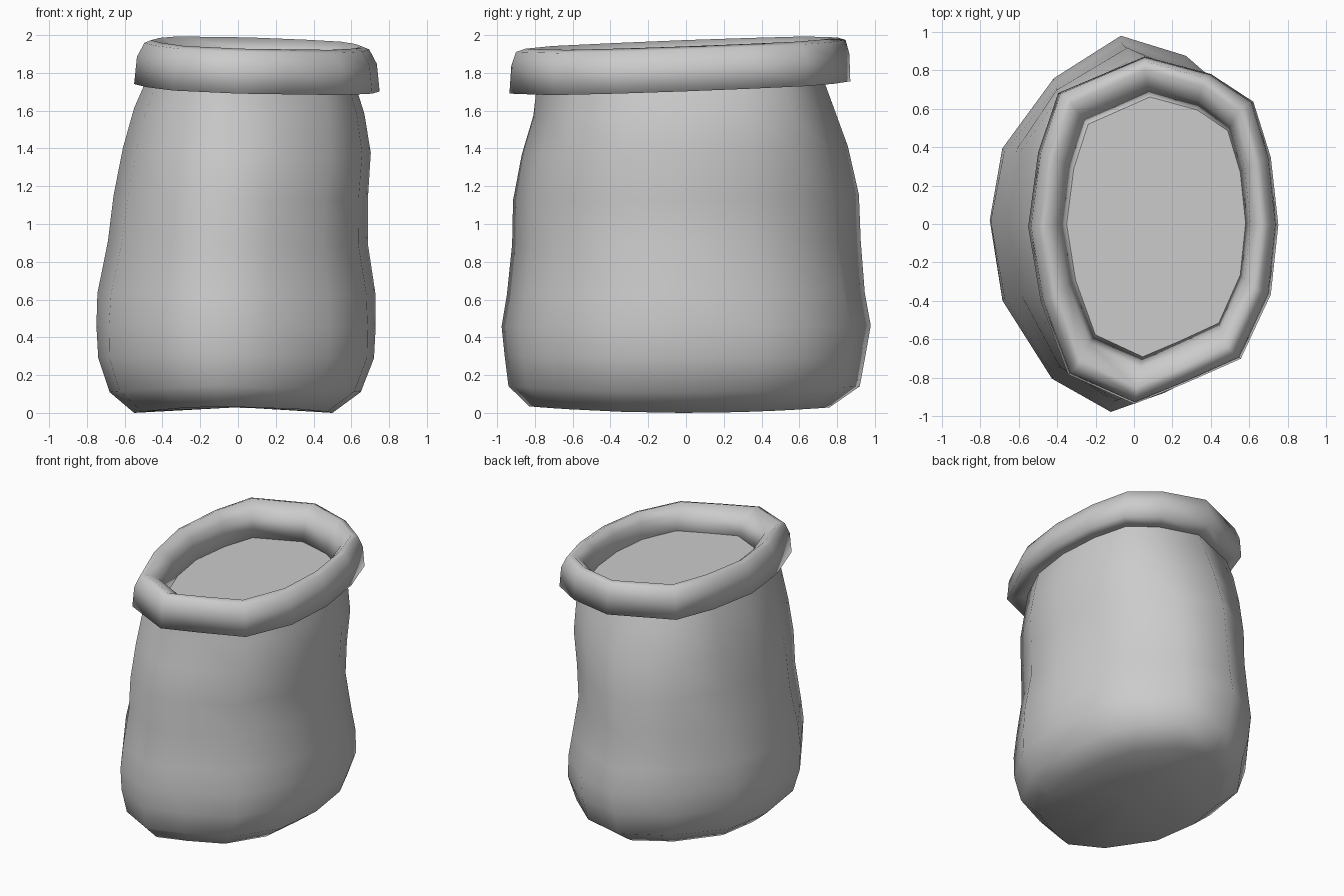
import bpy, bmesh, math

if "Cube" in bpy.data.objects:
    bpy.data.objects.remove(bpy.data.objects["Cube"])

# Fourteen-sided cross-sections in unit space: slumped base and rolled mouth
BASE = [(-.08, 1), (.38, .91), (.77, .66), (.93, .40), (1, .02), (.95, -.38), (.67, -.74),
        (.23, -.90), (-.15, -1), (-.56, -.83), (-.92, -.41), (-1, .02), (-.92, .40), (-.54, .78)]
MOUTH = [(-.07, 1), (.46, .90), (.80, .74), (.94, .42), (1, .03), (.94, -.37), (.70, -.74),
         (.26, -.88), (-.15, -1), (-.68, -.83), (-.90, -.41), (-1, .02), (-.92, .45), (-.76, .79)]


def ring(bm, z, x0, x1, y0, y1, lean=1):
    """One cross-section fitted to the given extents, tilted towards the mouth."""
    t = min(z / 1.7, 1) ** 2
    waist = math.sin(math.pi * min(max((z - 0.3) / 1.42, 0), 1))
    verts = []
    for (ax, ay), (bx, by) in zip(BASE, MOUTH):
        ux, uy = ax + (bx - ax) * t, ay + (by - ay) * t
        # cloth is drawn in at the diagonals, most of all at the back right
        depth = 0.08 if ux > 0 and uy > 0 else 0.035
        pinch = 1 - depth * min(1, 2 * abs(ux * uy)) * waist
        x = (x0 + x1) / 2 + pinch * ux * (x1 - x0) / 2
        y = (y0 + y1) / 2 + pinch * uy * (y1 - y0) / 2
        tilt = lean * (0.037 * y - 0.03 * x) * t
        sag = 0.05 * y * y * max(0, 1 - z / 0.4)
        verts.append(bm.verts.new((x, y, z + tilt + sag)))
    return verts


def make_object(name, bm, smooth=True):
    bmesh.ops.recalc_face_normals(bm, faces=bm.faces)
    mesh = bpy.data.meshes.new(name)
    bm.to_mesh(mesh)
    bm.free()
    bpy.context.collection.objects.link(bpy.data.objects.new(name, mesh))
    mesh.polygons.foreach_set("use_smooth", [smooth] * len(mesh.polygons))


def loft(name, rings, cap_z=None, closed=False):
    bm = bmesh.new()
    loops = [ring(bm, *r) for r in rings]
    pairs = list(zip(loops, loops[1:]))
    if closed:
        pairs.append((loops[-1], loops[0]))
    n = len(BASE)
    for a, b in pairs:
        for i in range(n):
            j = (i + 1) % n
            bm.faces.new((a[i], a[j], b[j], b[i]))
    if cap_z is not None:
        first = loops[0]
        c = bm.verts.new((sum(v.co.x for v in first) / n, sum(v.co.y for v in first) / n, cap_z))
        for i in range(n):
            bm.faces.new((first[i], first[(i + 1) % n], c))
    make_object(name, bm)


# Cloth body: z, then x and y extents
loft("sack_body", [
    (0.00, -.55, .50, -.83, .76),
    (0.11, -.68, .65, -.94, .92),
    (0.29, -.74, .72, -.96, .95),
    (0.46, -.75, .73, -.98, .98),
    (0.63, -.745, .73, -.955, .95),
    (0.90, -.69, .69, -.93, .93),
    (1.14, -.66, .69, -.925, .92),
    (1.39, -.61, .705, -.875, .86),
    (1.60, -.55, .67, -.81, .78),
    (1.76, -.48, .62, -.79, .72),
], cap_z=0.03)

# Thick rolled rim, sloping gently down inside
INNER = (-.35, .58, -.69, .66, 0)
loft("rolled_rim", [
    (1.76, *INNER),
    (1.73, -.47, .62, -.79, .73),
    (1.725, -.55, .75, -.935, .87),
    (1.87, -.535, .735, -.925, .865),
    (1.945, -.495, .695, -.90, .845),
    (1.96, -.46, .655, -.85, .80),
    (1.90, -.39, .605, -.745, .71),
], closed=True)

# Flat fill inside the mouth
bm = bmesh.new()
face = bm.faces.new(reversed(ring(bm, 1.76, *INNER)))
make_object("sack_contents", bm, smooth=False)
